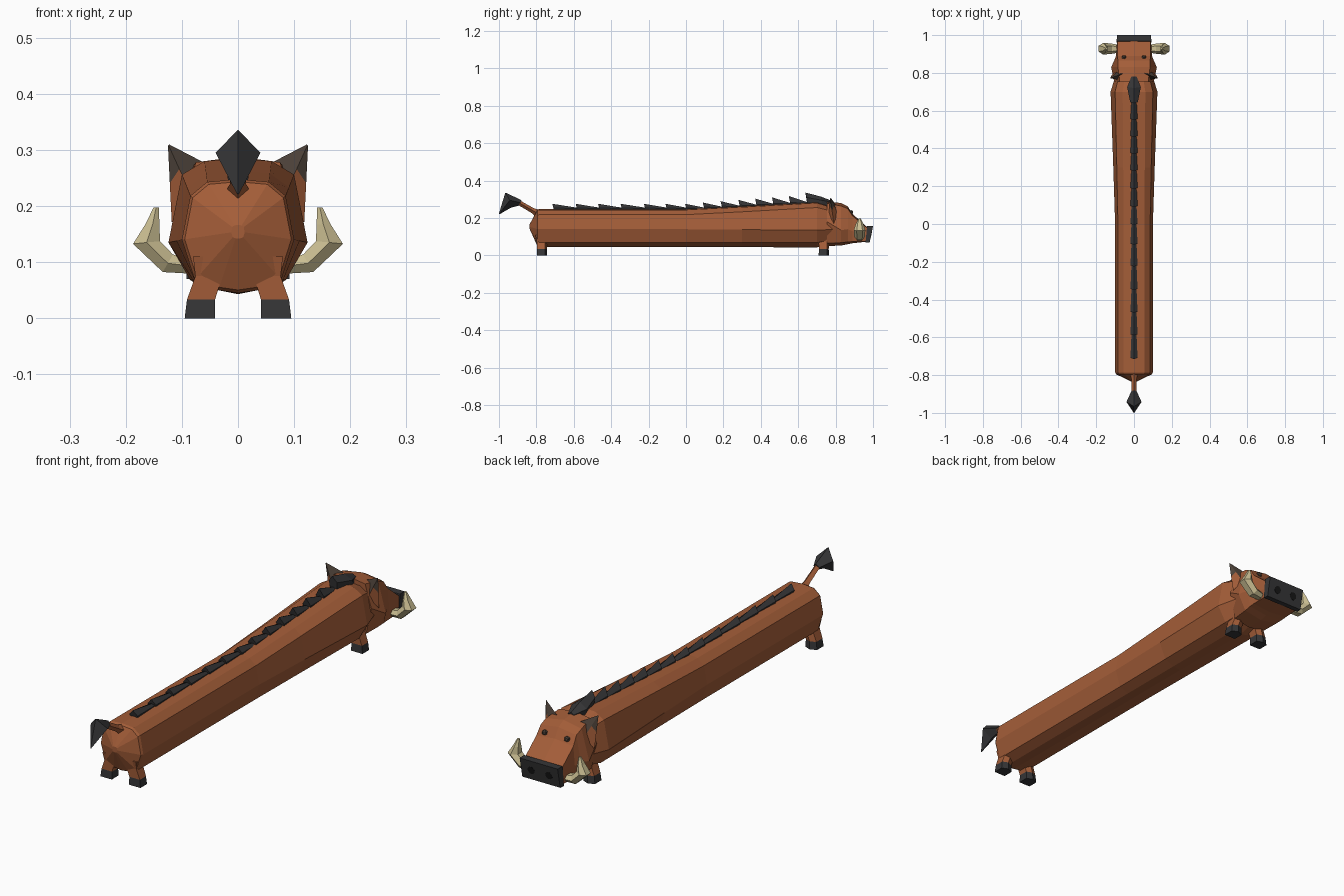
import bpy, bmesh
from mathutils import Vector

if "Cube" in bpy.data.objects:
    bpy.data.objects.remove(bpy.data.objects["Cube"])


def mat(name, rgb):
    m = bpy.data.materials.new(name)
    m.diffuse_color = (*rgb, 1)
    m.use_nodes = True
    m.node_tree.nodes["Principled BSDF"].inputs["Base Color"].default_value = m.diffuse_color
    return m


BROWN = mat("russet_hide", (0.37, 0.11, 0.04))
DARK = mat("charcoal", (0.036, 0.036, 0.038))
IVORY = mat("ivory", (0.60, 0.52, 0.29))
INNER = mat("ear_grey_brown", (0.075, 0.055, 0.042))
BLACK = mat("black", (0.008, 0.008, 0.008))


def loft(name, rings, mats, rule=None):
    """Skin a list of equal-length point rings and cap both ends."""
    bm = bmesh.new()
    vs = [[bm.verts.new(p) for p in r] for r in rings]
    n = len(rings[0])
    for a, b in zip(vs, vs[1:]):
        for i in range(n):
            j = (i + 1) % n
            bm.faces.new((a[i], a[j], b[j], b[i]))
    bm.faces.new(vs[0])
    bm.faces.new(vs[-1])
    bmesh.ops.remove_doubles(bm, verts=bm.verts, dist=1e-5)
    bmesh.ops.recalc_face_normals(bm, faces=bm.faces)
    if rule:
        for f in bm.faces:
            f.material_index = rule(f.calc_center_median())
    me = bpy.data.meshes.new(name)
    bm.to_mesh(me)
    bm.free()
    for m in mats:
        me.materials.append(m)
    ob = bpy.data.objects.new(name, me)
    bpy.context.collection.objects.link(ob)
    return ob


def sym(y, half):
    """Full ring at y from a right-half (x, z) profile, top to bottom."""
    right = [(x, y, z) for x, z in half]
    return right + [(-x, y, z) for x, z in reversed(half[1:-1])]


def mix(a, b, t):
    return [(p[0] + (q[0] - p[0]) * t, p[1] + (q[1] - p[1]) * t) for p, q in zip(a, b)]


def shrink(h, s, zc=0.155):
    return [(x * s, zc + (z - zc) * s) for x, z in h]


# Long faceted body, broader at the shoulders
rear = [(0, .248), (.055, .243), (.085, .218), (.1, .14), (.077, .068), (.035, .05), (0, .045)]
front = [(0, .285), (.06, .28), (.1, .256), (.124, .135), (.085, .068), (.035, .05), (0, .043)]
loft("body", [sym(-.836, shrink(rear, .12)), sym(-.795, shrink(rear, .95)), sym(-.785, rear),
              sym(0, rear), sym(.3, mix(rear, front, .4)), sym(.7, front),
              sym(.79, shrink(front, .78))], [BROWN])

# Wedge head sloping down to the snout
loft("head", [
    sym(.755, [(0, .288), (.075, .278), (.105, .18), (.08, .065), (0, .05)]),
    sym(.83, [(0, .28), (.085, .264), (.121, .135), (.085, .068), (0, .053)]),
    sym(.865, [(0, .262), (.085, .25), (.105, .14), (.088, .072), (0, .06)]),
    sym(.89, [(0, .222), (.088, .212), (.095, .13), (.088, .074), (0, .065)]),
    sym(.968, [(0, .152), (.088, .148), (.09, .11), (.086, .076), (0, .074)])], [BROWN])

# Tilted nose plate
loft("nose", [[(-.092, .96, .07), (.092, .96, .07), (.092, .968, .157), (-.092, .968, .157)],
              [(-.09, .982, .07), (.09, .982, .07), (.09, 1.0, .157), (-.09, 1.0, .157)]], [DARK])


def nose_y(z):
    return .982 + (z - .07) * .018 / .087


for s, side in ((1, "right"), (-1, "left")):
    # Nostrils as thin plates on the nose
    oct_pts = [(.016, .006), (.006, .016), (-.006, .016), (-.016, .006),
               (-.016, -.006), (-.006, -.016), (.006, -.016), (.016, -.006)]
    loft(side + "_nostril", [[(s * .042 + a, nose_y(.113 + b) + d, .113 + b) for a, b in oct_pts]
                             for d in (-.004, .0008)], [BLACK])

    # Eyes under the brow
    bpy.ops.mesh.primitive_ico_sphere_add(subdivisions=1, radius=.013, location=(s * .053, .882, .231))
    eye = bpy.context.object
    eye.name = side + "_eye"
    eye.data.materials.append(INNER)

    # Ears: triangular blades with dark tips
    outer, inner, tip = Vector((s * .118, .79, .17)), Vector((s * .05, .80, .272)), Vector((s * .125, .772, .311))
    rings = []
    for t in (0, .5, .97):
        o, i = outer.lerp(tip, t), inner.lerp(tip, t)
        mid, w = (o + i) / 2, .032 * (1 - t)
        rings.append([o, mid + Vector((0, w * .5, 0)), i, mid - Vector((0, w, 0))])
    loft(side + "_ear", rings, [BROWN, INNER], lambda c: 1 if c.z > .258 else 0)

    # Tusks: out of the jaw, then hooking up
    path = [(.075, .092, .013, .02), (.125, .098, .018, .028), (.163, .135, .024, .031),
            (.152, .168, .012, .021), (.146, .197, .005, .006)]
    dirs = [(0, 1), (-.5, .87), (-1, .1), (-1, -.1), (-1, 0)]
    rings = []
    for (x, z, w, h), (dx, dz) in zip(path, dirs):
        rings.append([(s * (x + dx * w * a), .928 + h * b, z + dz * w * a)
                      for a, b in ((1, .5), (1, -.5), (0, -1), (-1, -.5), (-1, .5), (0, 1))])
    loft(side + "_tusk", rings, [IVORY])

    # Legs with five-sided hooves
    foot = [(-1, -1), (1, -1), (1, .6), (0, 1), (-1, .6)]
    for y0, end in ((-.77, "rear"), (.737, "front")):
        levels = [(0, .068, .027, .028), (.033, .066, .025, .026),
                  (.075, .052, .024, .028), (.11, .05, .03, .036)]
        loft(f"{end}_{side}_leg", [[(s * (x + a * hw), y0 + b * hd, z) for a, b in foot]
                                   for z, x, hw, hd in levels], [BROWN, DARK],
             lambda c: 1 if c.z < .034 else 0)


# Spines along the back: tall at the rear edge, sloping forward
def spine(name, y0, y1, base, peak, tail, w0, w1):
    loft(name, [
        [(-w0 * .8, y0 + .012, base - .02), (w0 * .8, y0 + .012, base - .02), (w0, y0 + .006, base + .006),
         (0, y0, peak), (-w0, y0 + .006, base + .006)],
        [(-w1 * .8, y1, base - .02), (w1 * .8, y1, base - .02), (w1, y1, base + .002),
         (0, y1, tail), (-w1, y1, base + .002)]], [DARK])


starts = [-.715, -.59, -.47, -.35, -.225, -.11, -.005, .09, .185, .28, .37, .46, .55, .64]
for k, (a, b) in enumerate(zip(starts, starts[1:])):
    base = .248 + max(0, a) / .7 * .037
    spine(f"back_spine_{k + 1}", a, b + .015, base, base + .028 + max(0, a) * .022, base + .006, .019, .013)

# Large crest tuft between the ears
loft("crest_tuft", [
    [(-.015, .65, .265), (.015, .65, .265), (.02, .645, .31), (0, .638, .336), (-.02, .645, .31)],
    [(-.03, .73, .265), (.03, .73, .265), (.036, .725, .295), (0, .72, .315), (-.036, .725, .295)],
    [(-.012, .78, .265), (.012, .78, .265), (.014, .78, .285), (0, .78, .292), (-.014, .78, .285)]], [DARK])

# Tail stem rising backwards, with a drooping diamond tuft
loft("tail_stem", [[(x * w, y + q * w * .6, z + q * w * .8) for x, q in ((1, 0), (0, 1), (-1, 0), (0, -1))]
                   for y, z, w in ((-.77, .215, .028), (-.82, .24, .014), (-.9, .286, .013))], [BROWN])
loft("tail_tuft", [
    [(.014, -.885, .282), (0, -.88, .296), (-.014, -.885, .282), (0, -.895, .266)],
    [(.04, -.942, .295), (0, -.966, .336), (-.04, -.942, .295), (0, -.935, .256)],
    [(.002, -.999, .222), (0, -1.0, .224), (-.002, -.999, .222), (0, -.997, .22)]], [DARK])
